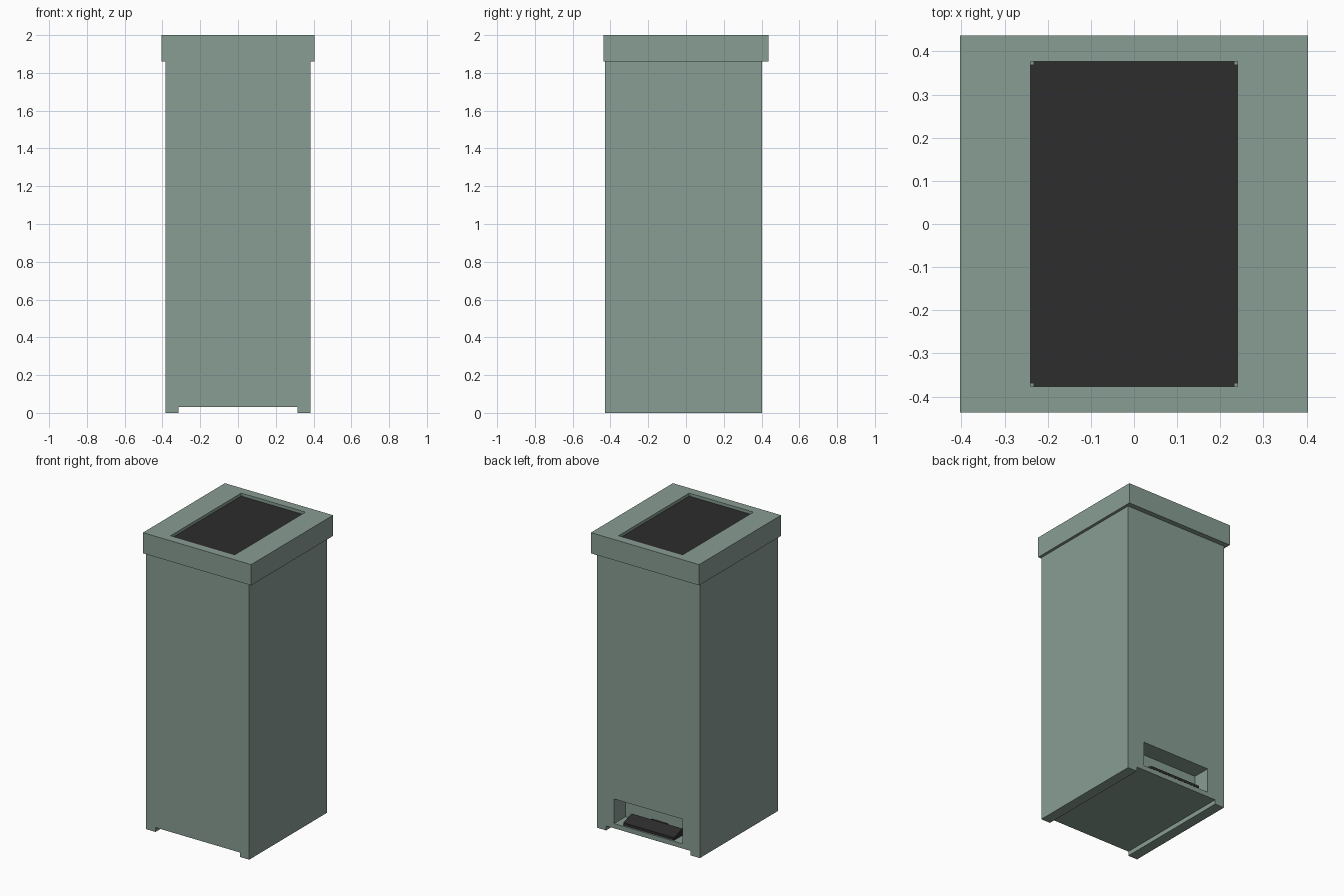
import bpy, bmesh

if "Cube" in bpy.data.objects:
    bpy.data.objects.remove(bpy.data.objects["Cube"])


def material(name, rgb):
    m = bpy.data.materials.new(name)
    m.diffuse_color = (*rgb, 1.0)
    m.use_nodes = True
    m.node_tree.nodes["Principled BSDF"].inputs["Base Color"].default_value = m.diffuse_color
    return m


GREEN = material("sage_green", (0.25, 0.338, 0.297))
DARK = material("charcoal", (0.026, 0.026, 0.026))


def prism(name, profile, axis, lo, hi, mat):
    """Extrude a closed 2D profile along 'x' (y,z points) or 'y' (x,z points)."""
    bm = bmesh.new()
    place = (lambda p, t: (t, p[0], p[1])) if axis == "x" else (lambda p, t: (p[0], t, p[1]))
    face = bm.faces.new([bm.verts.new(place(p, lo)) for p in profile])
    ext = bmesh.ops.extrude_face_region(bm, geom=[face])
    moved = [g for g in ext["geom"] if isinstance(g, bmesh.types.BMVert)]
    d = hi - lo
    bmesh.ops.translate(bm, verts=moved, vec=(d, 0, 0) if axis == "x" else (0, d, 0))
    bmesh.ops.recalc_face_normals(bm, faces=bm.faces)
    me = bpy.data.meshes.new(name)
    bm.to_mesh(me)
    bm.free()
    me.materials.append(mat)
    ob = bpy.data.objects.new(name, me)
    bpy.context.collection.objects.link(ob)
    return ob


def box(name, x, y, z, mat):
    return prism(name, [(x[0], z[0]), (x[1], z[0]), (x[1], z[1]), (x[0], z[1])],
                 "y", y[0], y[1], mat)


def cut(target, cutter):
    cutter.hide_render = True
    mod = target.modifiers.new("cut", "BOOLEAN")
    mod.operation = "DIFFERENCE"
    mod.solver = "EXACT"
    mod.object = cutter
    bpy.context.view_layer.objects.active = target
    bpy.ops.object.modifier_apply(modifier=mod.name)
    bpy.data.objects.remove(cutter)


# Body with two foot rails running front to back
body = prism("body", [(-0.385, 0), (-0.315, 0), (-0.315, 0.03), (0.315, 0.03),
                      (0.315, 0), (0.385, 0), (0.385, 1.87), (-0.385, 1.87)],
             "y", -0.43, 0.402, GREEN)

# Pedal recess at the back
cut(body, box("recess_cutter", (-0.255, 0.255), (0.28, 0.5), (0.062, 0.228), GREEN))

# Wedge-shaped foot pedal, sloping down towards the outside
prism("pedal", [(0.398, 0.066), (0.398, 0.084), (0.31, 0.112), (0.31, 0.066)],
      "x", -0.19, 0.19, DARK)
# Arm joining the pedal to the recess wall
box("pedal_arm", (-0.06, 0.06), (0.275, 0.315), (0.07, 0.1), DARK)

# Overhanging lid with a shallow opening
lid = box("lid", (-0.404, 0.404), (-0.437, 0.437), (1.86, 2.0), GREEN)
cut(lid, box("lid_cutter", (-0.24, 0.24), (-0.377, 0.377), (1.97, 2.1), GREEN))

# Dark insert panel lying in the opening
box("lid_panel", (-0.2395, 0.2395), (-0.3765, 0.3765), (1.965, 1.98), DARK)

# Tiny corner posts holding the panel
for sx in (-1, 1):
    for sy in (-1, 1):
        xs = sorted((sx * 0.232, sx * 0.2405))
        ys = sorted((sy * 0.369, sy * 0.3775))
        box("corner_post", xs, ys, (1.968, 1.985), GREEN)
